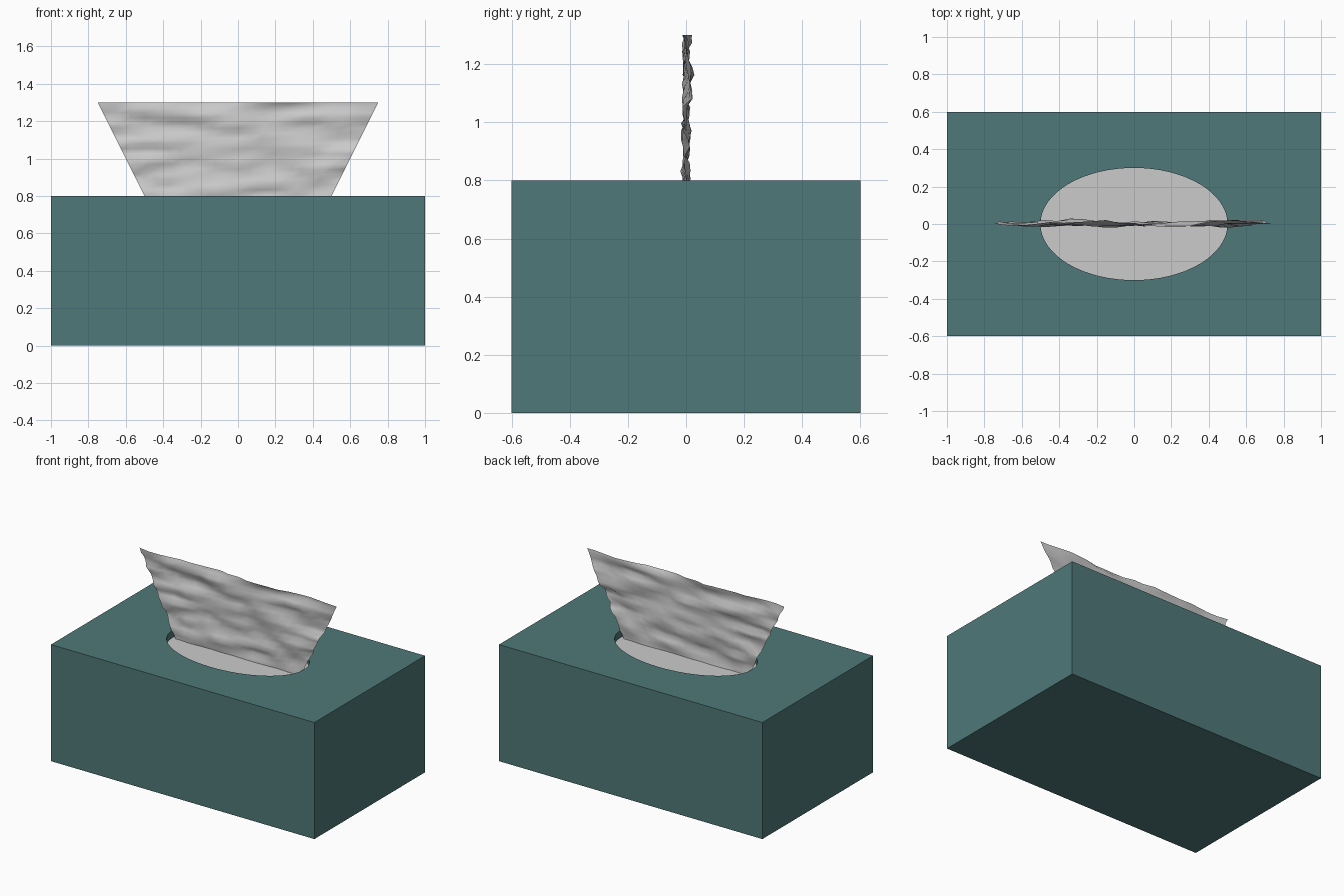
import bpy, bmesh, math
from mathutils import Vector, noise

if "Cube" in bpy.data.objects:
    bpy.data.objects.remove(bpy.data.objects["Cube"])

SEG = 64
TOP, FLOOR = 0.8, 0.75


def make_object(name, bm, color=None):
    mesh = bpy.data.meshes.new(name)
    bm.to_mesh(mesh)
    bm.free()
    obj = bpy.data.objects.new(name, mesh)
    bpy.context.collection.objects.link(obj)
    if color:
        mat = bpy.data.materials.new(name + "_colour")
        mat.diffuse_color = color
        mat.use_nodes = True
        mat.node_tree.nodes["Principled BSDF"].inputs["Base Color"].default_value = mat.diffuse_color
        mesh.materials.append(mat)
    return obj


def ellipse_cylinder(bm, z0, z1):
    ret = bmesh.ops.create_cone(bm, cap_ends=True, segments=SEG, radius1=1, radius2=1, depth=z1 - z0)
    bmesh.ops.scale(bm, vec=(0.5, 0.3, 1), verts=ret["verts"])
    bmesh.ops.translate(bm, vec=(0, 0, (z0 + z1) / 2), verts=ret["verts"])


# Box body
bm = bmesh.new()
bmesh.ops.create_cube(bm, size=1)
bmesh.ops.scale(bm, vec=(2, 1.2, TOP), verts=bm.verts)
bmesh.ops.translate(bm, vec=(0, 0, TOP / 2), verts=bm.verts)
box = make_object("box", bm, (0.08, 0.19, 0.19, 1))

# Oval recess cut into the lid
bm = bmesh.new()
ellipse_cylinder(bm, FLOOR, TOP + 0.1)
cutter = make_object("opening_cutter", bm)
cutter.hide_render = True
cutter.hide_set(True)
cut = box.modifiers.new("opening", 'BOOLEAN')
cut.operation = 'DIFFERENCE'
cut.solver = 'EXACT'
cut.object = cutter

# Tissue stack seen through the opening
bm = bmesh.new()
bmesh.ops.create_circle(bm, cap_ends=True, segments=SEG, radius=1)
bmesh.ops.scale(bm, vec=(0.5, 0.3, 1), verts=bm.verts)
bmesh.ops.translate(bm, vec=(0, 0, FLOOR + 0.001), verts=bm.verts)
make_object("tissue_stack", bm)

# Crumpled pulled-out sheet, flaring toward the top
bm = bmesh.new()
bmesh.ops.create_grid(bm, x_segments=20, y_segments=20, size=1)
for v in bm.verts:
    u, t = v.co.x, (v.co.y + 1) / 2
    z = FLOOR + t * (1.3 - FLOOR)
    half = 0.5 + 0.5 * (z - TOP)
    wrinkle = noise.noise(Vector((u * 2.5, t * 9, 3.7))) * 0.03
    wrinkle += noise.noise(Vector((u * 6, t * 14, 8.2))) * 0.018
    v.co = (u * half, wrinkle * min(1, 0.3 + 4 * t), z)
for f in bm.faces:
    f.smooth = True
make_object("pulled_tissue", bm)
